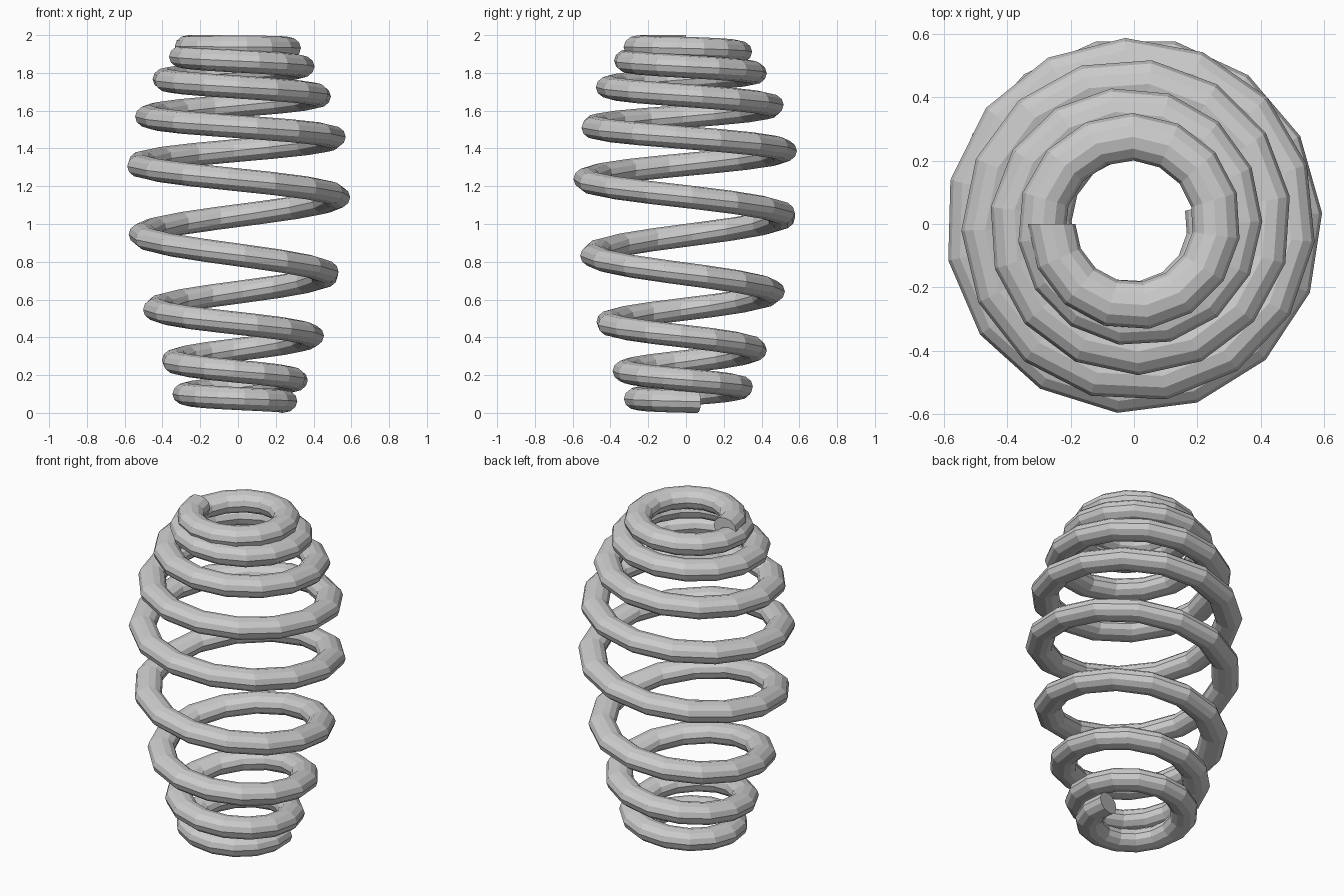
import bpy, bmesh
from math import sin, cos, pi, floor

if "Cube" in bpy.data.objects:
    bpy.data.objects.remove(bpy.data.objects["Cube"])

# Spring profile every half turn, from the top end downwards
HEIGHT = [1.94, 1.93, 1.888, 1.834, 1.765, 1.68, 1.57, 1.457, 1.315, 1.145,
          0.94, 0.735, 0.55, 0.405, 0.272, 0.175, 0.10, 0.061, 0.06]
OUTER = [0.335, 0.337, 0.368, 0.405, 0.457, 0.497, 0.545, 0.574, 0.597, 0.595,
         0.58, 0.542, 0.505, 0.455, 0.408, 0.372, 0.347, 0.318, 0.305]
WIRE_W, WIRE_H = 0.075, 0.061   # wire half width and half height
SIDES, SEGMENTS, TURNS = 12, 125, 8.54


def sample(table, u):
    """Smooth interpolation through the table."""
    i = min(int(floor(u)), len(table) - 2)
    f = u - i
    a, b, c, d = (table[min(max(i + k, 0), len(table) - 1)] for k in (-1, 0, 1, 2))
    return b + 0.5 * f * (c - a + f * (2*a - 5*b + 4*c - d + f * (3*(b - c) + d - a)))


# Sweep the wire section around the barrel-shaped helix
bm = bmesh.new()
rings = []
for k in range(SEGMENTS + 1):
    t = TURNS * k / SEGMENTS
    ang = pi + 2 * pi * t
    r = sample(OUTER, 2 * t) - WIRE_W
    z = sample(HEIGHT, 2 * t)
    ring = []
    for s in range(SIDES):
        p = 2 * pi * s / SIDES
        rr = r + WIRE_W * cos(p)
        ring.append(bm.verts.new((rr * cos(ang), rr * sin(ang),
                                  max(0.0, min(2.0, z + WIRE_H * sin(p))))))
    rings.append(ring)
for a, b in zip(rings, rings[1:]):
    for s in range(SIDES):
        n = (s + 1) % SIDES
        bm.faces.new((a[s], a[n], b[n], b[s]))

# Flat wire ends
bm.faces.new(rings[0])
bm.faces.new(rings[-1])
bmesh.ops.recalc_face_normals(bm, faces=bm.faces)

mesh = bpy.data.meshes.new("barrel_spring")
bm.to_mesh(mesh)
bm.free()
spring = bpy.data.objects.new("barrel_spring", mesh)
bpy.context.collection.objects.link(spring)
